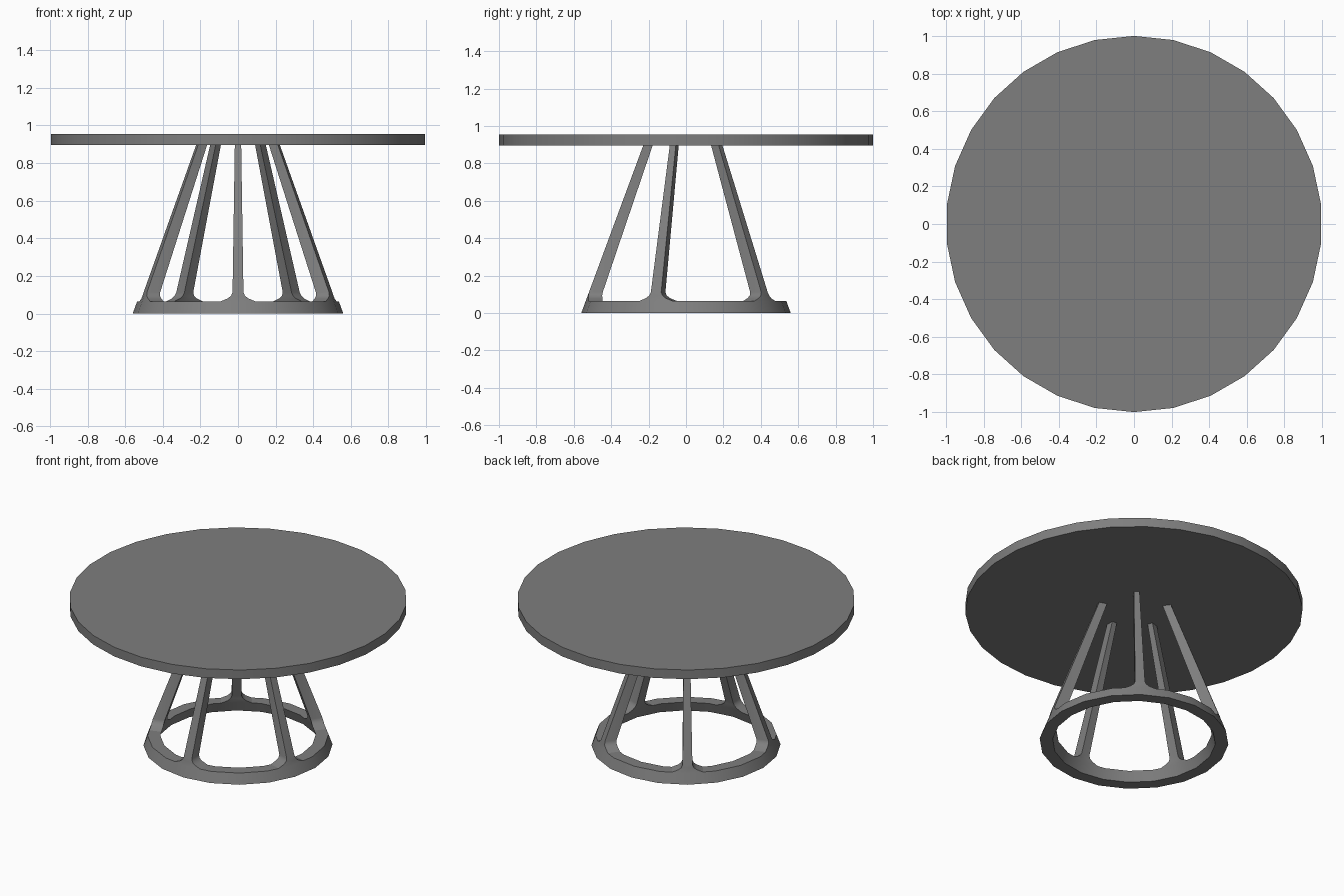
import bpy, bmesh
from math import radians, sin, cos, pi, tan

cube = bpy.data.objects.get("Cube")
if cube:
    bpy.data.objects.remove(cube, do_unlink=True)

grey = bpy.data.materials.new("table_grey")
grey.use_nodes = True
colour = (0.21, 0.21, 0.21, 1)
grey.diffuse_color = colour
grey.node_tree.nodes["Principled BSDF"].inputs["Base Color"].default_value = colour

RING_TOP, SLAB_BOTTOM, SLAB_TOP = 0.065, 0.895, 0.955
RING_SIDES, LEGS = 20, 5


def finish(bm, name):
    """Turn a bmesh into a shaded object."""
    bmesh.ops.recalc_face_normals(bm, faces=bm.faces)
    mesh = bpy.data.meshes.new(name)
    bm.to_mesh(mesh)
    bm.free()
    mesh.materials.append(grey)
    obj = bpy.data.objects.new(name, mesh)
    bpy.context.collection.objects.link(obj)
    bpy.ops.object.select_all(action='DESELECT')
    obj.select_set(True)
    bpy.context.view_layer.objects.active = obj
    bpy.ops.object.shade_smooth_by_angle(angle=radians(30))
    return obj


def circle(bm, radius, z, sides):
    step = 2 * pi / sides
    return [bm.verts.new((radius * sin(i * step), -radius * cos(i * step), z))
            for i in range(sides)]


def bridge(bm, a, b):
    n = len(a)
    for i in range(n):
        j = (i + 1) % n
        bm.faces.new((a[i], a[j], b[j], b[i]))


def outer_radius(z):
    return 0.56 - 0.37 * z


def inner_radius(z):
    return 0.483 - 0.34 * z


# Round table top
bm = bmesh.new()
low = circle(bm, 1, SLAB_BOTTOM, 30)
high = circle(bm, 1, SLAB_TOP, 30)
bridge(bm, low, high)
bm.faces.new(low)
bm.faces.new(high)
finish(bm, "table_top")

# Base ring with a leaning wall
bm = bmesh.new()
section = [(outer_radius(0), 0), (outer_radius(RING_TOP), RING_TOP),
           (inner_radius(RING_TOP), RING_TOP), (inner_radius(0), 0)]
loops = [circle(bm, r, z, RING_SIDES) for r, z in section]
for k in range(4):
    bridge(bm, loops[k], loops[(k + 1) % 4])
finish(bm, "base_ring")

# Leaning legs: half width, height, whether the row follows the ring's facets
ROWS = [(0.092, RING_TOP, 1), (0.055, 0.08, 1), (0.037, 0.094, 0.5),
        (0.029, 0.112, 0), (0.017, SLAB_BOTTOM, 0)]
facet_slope = tan(pi / RING_SIDES)


def make_leg(name, angle):
    bm = bmesh.new()
    loops = []
    for width, z, follow in ROWS:
        bend = facet_slope * width * follow
        ro, ri = outer_radius(z), inner_radius(z)
        outline = [(-width, ro - bend), (0, ro), (width, ro - bend),
                   (width, ri - bend), (0, ri), (-width, ri - bend)]
        loops.append([bm.verts.new((x, -r, z)) for x, r in outline])
    for a, b in zip(loops, loops[1:]):
        bridge(bm, a, b)
    bm.faces.new(loops[0])
    bm.faces.new(loops[-1])
    leg = finish(bm, name)
    leg.rotation_euler.z = angle


for i, name in enumerate(("front_leg", "front_left_leg", "back_left_leg",
                          "back_right_leg", "front_right_leg")):
    make_leg(name, i * 2 * pi / LEGS)
